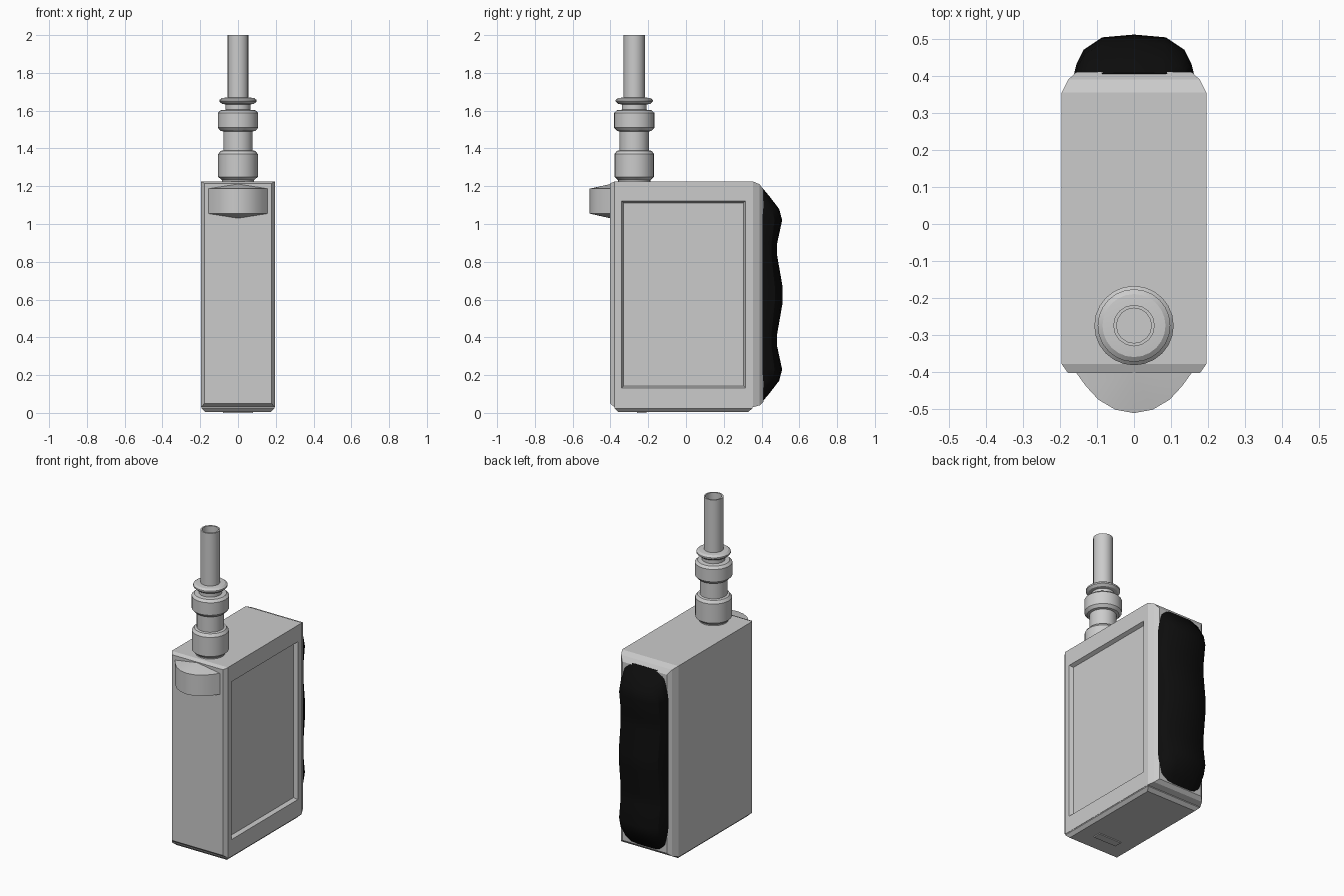
import bpy, bmesh, math

if "Cube" in bpy.data.objects:
    bpy.data.objects.remove(bpy.data.objects["Cube"])


def finish(name, bm, smooth=None, mat=None):
    bmesh.ops.recalc_face_normals(bm, faces=bm.faces[:])
    me = bpy.data.meshes.new(name)
    bm.to_mesh(me)
    bm.free()
    ob = bpy.data.objects.new(name, me)
    bpy.context.collection.objects.link(ob)
    if mat:
        me.materials.append(mat)
    if smooth:
        bpy.ops.object.select_all(action='DESELECT')
        ob.select_set(True)
        bpy.context.view_layer.objects.active = ob
        bpy.ops.object.shade_smooth_by_angle(angle=math.radians(smooth))
    return ob


def loft(rings, caps=True):
    """Join equal-length closed rings of points with quads."""
    bm = bmesh.new()
    vs = [[bm.verts.new(p) for p in r] for r in rings]
    n = len(vs[0])
    for a, b in zip(vs, vs[1:]):
        for i in range(n):
            j = (i + 1) % n
            bm.faces.new((a[i], a[j], b[j], b[i]))
    if caps:
        bm.faces.new(vs[0])
        bm.faces.new(vs[-1])
    return bm


def lathe(profile, y, sides, caps=True):
    return loft([[(r * math.cos(2 * math.pi * i / sides),
                   y + r * math.sin(2 * math.pi * i / sides), z)
                  for i in range(sides)] for r, z in profile], caps)


# Body: rectangles lofted front to back (y, half width, bottom, top)
sections = [(-0.402, 0.178, 0.05, 1.215), (-0.378, 0.195, 0.03, 1.225),
            (0.355, 0.195, 0.03, 1.225), (0.39, 0.177, 0.04, 1.21),
            (0.41, 0.155, 0.06, 1.18)]
bm = loft([[(-w, y, lo), (w, y, lo), (w, y, hi), (-w, y, hi)]
           for y, w, lo, hi in sections])
bmesh.ops.recalc_face_normals(bm, faces=bm.faces[:])

# Recessed panel on the right side (x, half depth, half height)
panel = max(bm.faces, key=lambda f: f.calc_center_median().x * f.calc_area())
for x, hy, hz in [(0.195, 0.328, 0.495), (0.172, 0.318, 0.485)]:
    bmesh.ops.inset_individual(bm, faces=[panel], thickness=0.01)
    c = panel.calc_center_median()
    for v in panel.verts:
        v.co = (x, -0.013 + math.copysign(hy, v.co.y - c.y),
                0.627 + math.copysign(hz, v.co.z - c.z))
finish("body", bm)

# Base plate with chamfered lower edge
finish("base_plate", loft([[(-w, f, z), (w, f, z), (w, b, z), (-w, b, z)]
                           for w, f, b, z in [(0.175, -0.36, 0.33, 0.006),
                                              (0.193, -0.378, 0.352, 0.024),
                                              (0.193, -0.378, 0.352, 0.035)]]))

# Small raised tab underneath
finish("bottom_tab", loft([[(-0.08, -0.26, z), (0.08, -0.26, z),
                            (0.08, -0.21, z), (-0.08, -0.21, z)]
                           for z in (0.0, 0.01)]))

# Fire button: half-round rim with shallow cone top and bottom
half = [(0.158, -0.398), (0.13, -0.437), (0.096, -0.474), (0.05, -0.501)]
arc = half + [(0, -0.51)] + [(-x, y) for x, y in reversed(half)]
bm = bmesh.new()
low = [bm.verts.new((x, y, 1.055)) for x, y in arc]
top = [bm.verts.new((x, y, 1.187)) for x, y in arc]
apex_low = bm.verts.new((0, -0.398, 1.03))
apex_top = bm.verts.new((0, -0.398, 1.212))
for i in range(len(arc) - 1):
    bm.faces.new((low[i], low[i + 1], top[i + 1], top[i]))
    bm.faces.new((top[i], top[i + 1], apex_top))
    bm.faces.new((low[i + 1], low[i], apex_low))
bm.faces.new((low[0], top[0], apex_top, top[-1], low[-1], apex_low))
finish("fire_button", bm, 30)

# Black finger grip on the back: wavy loft (z, half width, depth)
black = bpy.data.materials.new("black_rubber")
black.diffuse_color = (0.004, 0.004, 0.004, 1)
black.use_nodes = True
black.node_tree.nodes["Principled BSDF"].inputs["Base Color"].default_value = black.diffuse_color
lower = [(0.062, 0.10, 0.004), (0.105, 0.142, 0.04), (0.17, 0.158, 0.09),
         (0.23, 0.162, 0.106), (0.35, 0.162, 0.08), (0.42, 0.162, 0.08),
         (0.58, 0.162, 0.108)]
grip = lower + [(1.25 - z, w, d) for z, w, d in reversed(lower)]
cross = [(-1, 0), (-0.96, 0.25), (-0.84, 0.62), (-0.53, 0.93), (0, 1),
         (0.53, 0.93), (0.84, 0.62), (0.96, 0.25), (1, 0)]
finish("finger_grip", loft([[(w * u, 0.403 + d * v, z) for u, v in cross]
                            for z, w, d in grip]), 30, black)

# Atomizer: turned rings and necks
atomizer = [(0.085, 1.215), (0.085, 1.232), (0.105, 1.25), (0.105, 1.37),
            (0.092, 1.387), (0.078, 1.39), (0.078, 1.49), (0.092, 1.493),
            (0.107, 1.51), (0.107, 1.588), (0.092, 1.602), (0.066, 1.605),
            (0.066, 1.61), (0.066, 1.633), (0.085, 1.636), (0.098, 1.648),
            (0.098, 1.657), (0.085, 1.667), (0.055, 1.67)]
finish("atomizer", lathe(atomizer, -0.274, 24), 30)

# Hollow mouthpiece tube
tube = [(0.056, 1.66), (0.056, 2.0), (0.047, 2.0), (0.047, 1.68)]
finish("mouthpiece", lathe(tube, -0.274, 16), 40)
